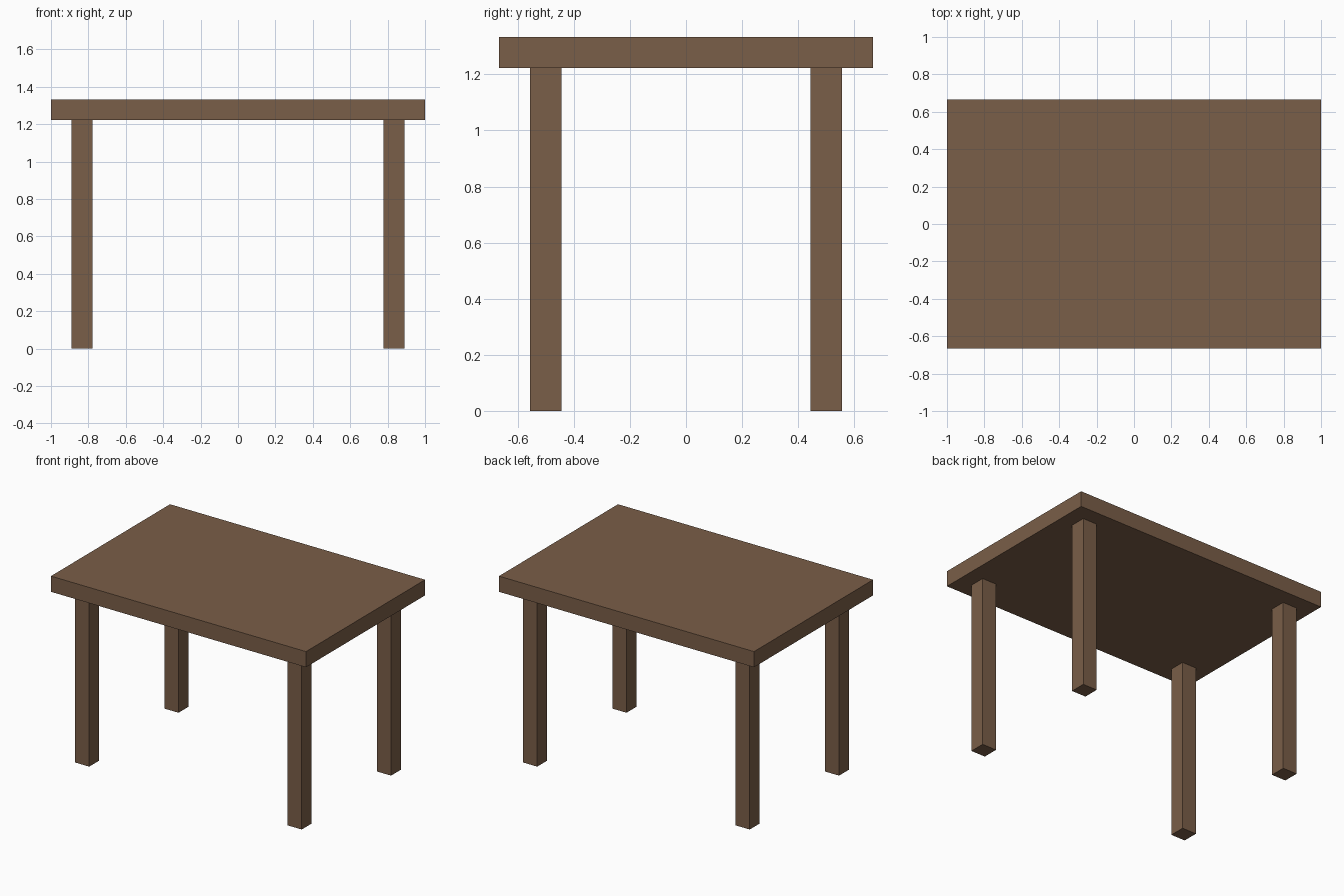
import bpy

cube = bpy.data.objects.get("Cube")
if cube:
    bpy.data.objects.remove(cube, do_unlink=True)

# Proportions: the whole table sits on a grid of ninths
UNIT = 1 / 9
LENGTH, DEPTH, HEIGHT = 18 * UNIT, 12 * UNIT, 12 * UNIT
THICK = UNIT
LEG_HEIGHT = HEIGHT - THICK
LEG_X, LEG_Y = 7.5 * UNIT, 4.5 * UNIT

# Brown wood
WOOD_COLOUR = (0.195, 0.112, 0.065, 1)
wood = bpy.data.materials.new("brown_wood")
wood.use_nodes = True
wood.diffuse_color = WOOD_COLOUR
wood.node_tree.nodes["Principled BSDF"].inputs["Base Color"].default_value = WOOD_COLOUR


def box(name, size, centre):
    """Add a flat-shaded box with its size baked into the mesh."""
    bpy.ops.mesh.primitive_cube_add(size=1, location=centre)
    obj = bpy.context.object
    obj.name = obj.data.name = name
    obj.scale = size
    bpy.ops.object.transform_apply(location=False, rotation=False, scale=True)
    obj.data.materials.append(wood)
    return obj


# Table top
box("table_top", (LENGTH, DEPTH, THICK), (0, 0, HEIGHT - THICK / 2))

# Four square legs, set in from the edges
for side, sx in (("right", -1), ("left", 1)):
    for end, sy in (("front", -1), ("back", 1)):
        box(f"{end}_{side}_leg", (THICK, THICK, LEG_HEIGHT),
            (sx * LEG_X, sy * LEG_Y, LEG_HEIGHT / 2))
